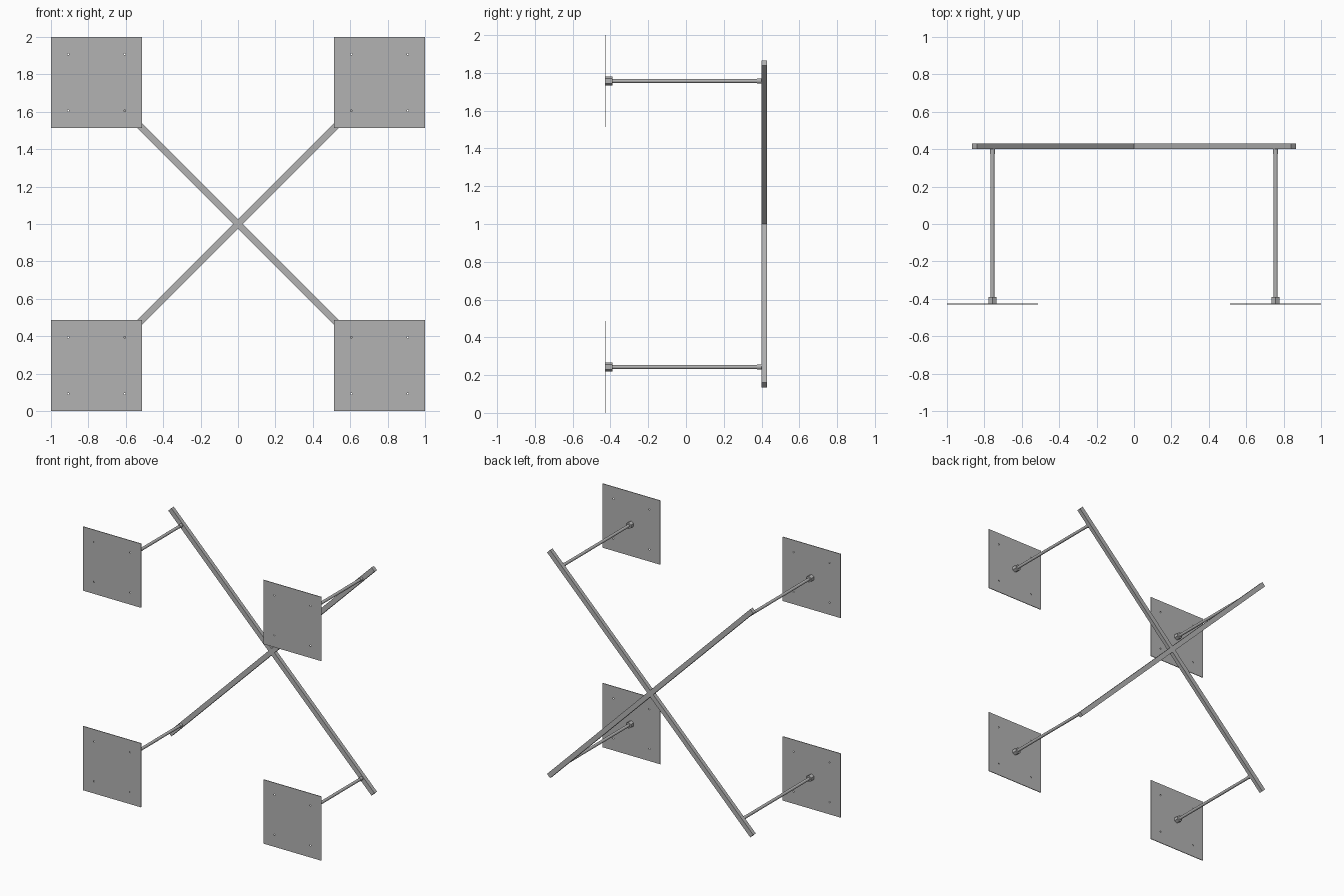
import bpy
from math import radians, pi

cube = bpy.data.objects.get("Cube")
if cube:
    bpy.data.objects.remove(cube, do_unlink=True)

steel = bpy.data.materials.new("grey steel")
steel.use_nodes = True
colour = (0.45, 0.45, 0.45, 1)
steel.diffuse_color = colour
steel.node_tree.nodes["Principled BSDF"].inputs["Base Color"].default_value = colour

MID_Z = 1.0
ARM = 0.757          # offset of each foot from the centre
PLATE_Y = -0.4275


def finish(name):
    ob = bpy.context.object
    ob.name = name
    ob.data.materials.append(steel)
    return ob


def box(name, loc, size, turn=0):
    bpy.ops.mesh.primitive_cube_add(size=1, location=loc)
    ob = finish(name)
    ob.scale = size
    bpy.ops.object.transform_apply(location=False, rotation=False, scale=True)
    ob.rotation_euler = (0, radians(turn), 0)
    return ob


def rod(name, x, z, y0, y1, radius, sides, smooth=True):
    """Cylinder running along y."""
    bpy.ops.mesh.primitive_cylinder_add(
        vertices=sides, radius=radius, depth=y1 - y0,
        location=(x, (y0 + y1) / 2, z), rotation=(pi / 2, 0, 0))
    ob = finish(name)
    if smooth:
        bpy.ops.object.shade_smooth_by_angle(angle=radians(35))
    return ob


# Crossed beams: one full length, the other in two halves butted against it
WIDTH, HALF = 0.036, 1.206
box("long_beam", (0, 0.415, MID_Z), (2 * HALF, 0.03, WIDTH), 45)
half_len = HALF - WIDTH / 2
offset = (HALF + WIDTH / 2) / 2 * 0.5 ** 0.5
for side, name in ((1, "upper"), (-1, "lower")):
    box(name + "_half_beam", (side * offset, 0.415, MID_Z + side * offset),
        (half_len, 0.03, WIDTH), -45)

# Four feet: drilled plate, nut, rod and end collar
for sx, side in ((-1, "right"), (1, "left")):
    for sz, level in ((-1, "lower"), (1, "upper")):
        tag = f"{level}_{side}_"
        x, z = sx * ARM, MID_Z + sz * ARM
        plate = box(tag + "plate", (x, PLATE_Y, z), (0.486, 0.005, 0.486))
        for dx in (-1, 1):
            for dz in (-1, 1):
                drill = rod(tag + "drill", x + dx * 0.151, z + dz * 0.151,
                            -0.45, -0.40, 0.005, 12, False)
                cut = plate.modifiers.new("bolt hole", "BOOLEAN")
                cut.operation = "DIFFERENCE"
                cut.solver = "EXACT"
                cut.object = drill
                drill.hide_render = True
                drill.hide_viewport = True
        rod(tag + "nut", x, z, -0.425, -0.39, 0.024, 6, False)
        rod(tag + "rod", x, z, -0.40, 0.40, 0.011, 24)
        rod(tag + "collar", x, z, 0.375, 0.401, 0.0135, 24)
